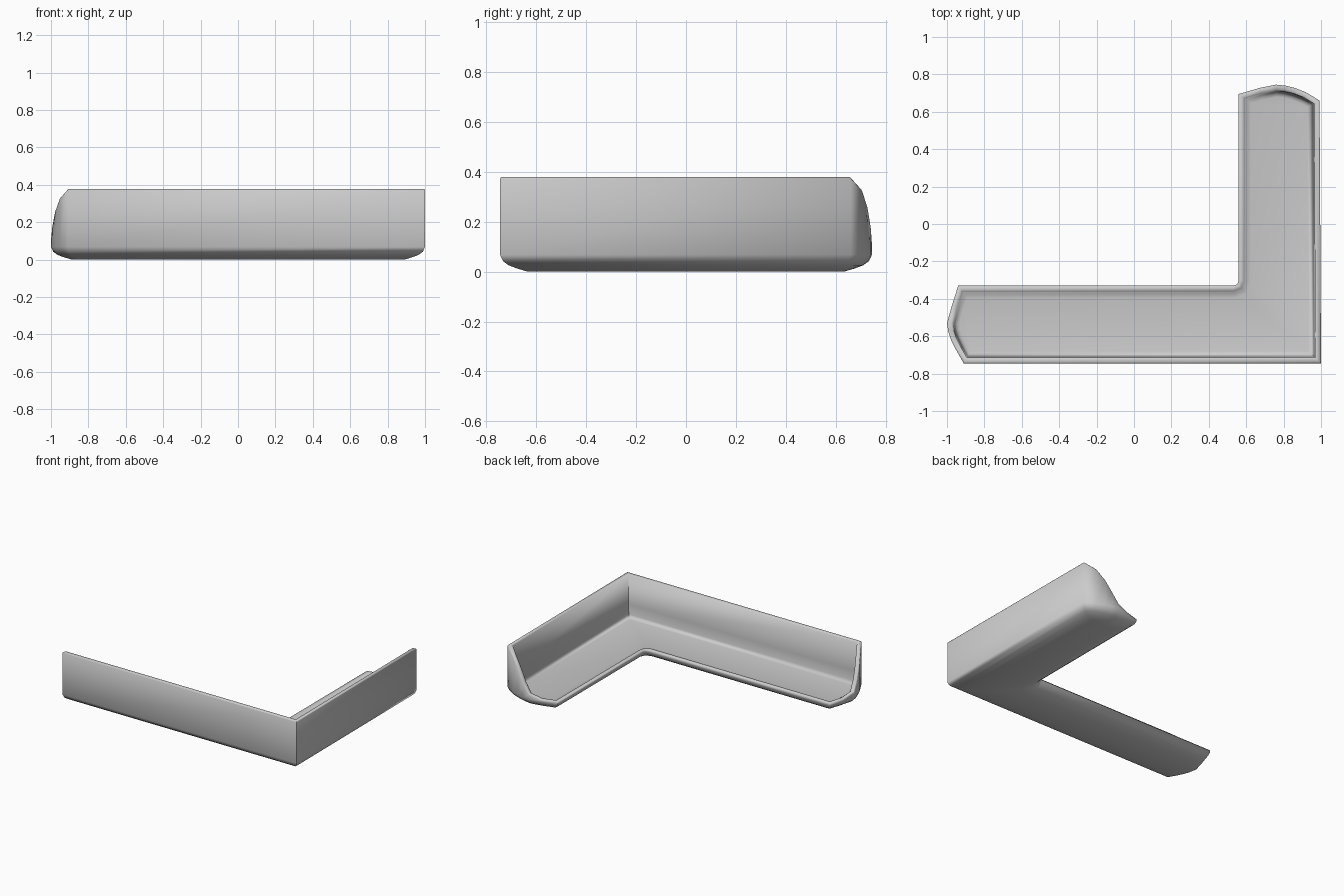
import bpy, bmesh
from mathutils import Vector

if "Cube" in bpy.data.objects:
    bpy.data.objects.remove(bpy.data.objects["Cube"])

# Plan outline, anticlockwise: x, y, rim height (tall outer walls, low inner lip)
W, LIP, FLOOR = 0.378, 0.085, 0.068
plan = [
    (-0.91, -0.745, W), (1.0, -0.745, W),                        # front wall
    (0.992, 0.66, W), (0.918, 0.705, 0.33), (0.86, 0.727, 0.26),  # side wall, end cap
    (0.81, 0.74, 0.18), (0.76, 0.745, 0.11),
    (0.67, 0.727, LIP), (0.56, 0.695, LIP),                       # arm tip
    (0.56, -0.30, LIP), (0.552, -0.322, LIP), (0.53, -0.33, LIP),  # inner lip
    (-0.94, -0.33, LIP), (-0.975, -0.44, LIP),
    (-1.0, -0.53, 0.11), (-0.993, -0.575, 0.18),                  # other end cap
    (-0.978, -0.62, 0.26), (-0.953, -0.67, 0.33),
]
n = len(plan)
pts = [Vector(p[:2]) for p in plan]


def inset(i, d):
    """Mitred inward offset of outline point i."""
    a = (pts[i] - pts[i - 1]).normalized()
    b = (pts[(i + 1) % n] - pts[i]).normalized()
    na, nb = Vector((-a.y, a.x)), Vector((-b.y, b.x))
    return pts[i] + (na + nb) * (d / (1 + na.dot(nb)))


# Cross-section: inset distance and height as a function of rim height
section = [
    (0.11, lambda h: 0.003), (0.07, lambda h: 0.012), (0.035, lambda h: 0.025),
    (0.012, lambda h: 0.042), (0.0, lambda h: 0.068),
    (0.0, lambda h: h - 0.006), (0.005, lambda h: h),
    (0.024, lambda h: h), (0.03, lambda h: h - 0.006),
    (0.034, lambda h: min(0.16, h - 0.008)), (0.040, lambda h: min(0.09, h - 0.010)),
    (0.048, lambda h: min(0.072, h - 0.014)), (0.065, lambda h: FLOOR),
]

# Corner tray: skin the rings, close underside and floor
bm = bmesh.new()
rings = []
for d, z in section:
    ring = []
    for i in range(n):
        p = inset(i, d)
        ring.append(bm.verts.new((p.x, p.y, z(plan[i][2]))))
    rings.append(ring)
for v in rings[0]:
    v.co.z = 0.0
for r0, r1 in zip(rings, rings[1:]):
    for i in range(n):
        j = (i + 1) % n
        bm.faces.new((r0[i], r0[j], r1[j], r1[i]))


def cap(r, flip):
    """Fill an L-shaped ring with one face per arm and two at the corner."""
    for loop in (r[1:10], r[12:] + r[:1], [r[0], r[1], r[11], r[12]],
                 [r[1], r[9], r[10], r[11]]):
        bm.faces.new(loop[::-1] if flip else loop)


cap(rings[0], True)
cap(rings[-1], False)
bmesh.ops.recalc_face_normals(bm, faces=bm.faces)
mesh = bpy.data.meshes.new("corner_tray")
bm.to_mesh(mesh)
bm.free()
tray = bpy.data.objects.new("corner_tray", mesh)
bpy.context.collection.objects.link(tray)
bpy.context.view_layer.objects.active = tray
tray.select_set(True)
bpy.ops.object.shade_smooth_by_angle(angle=1.15)
